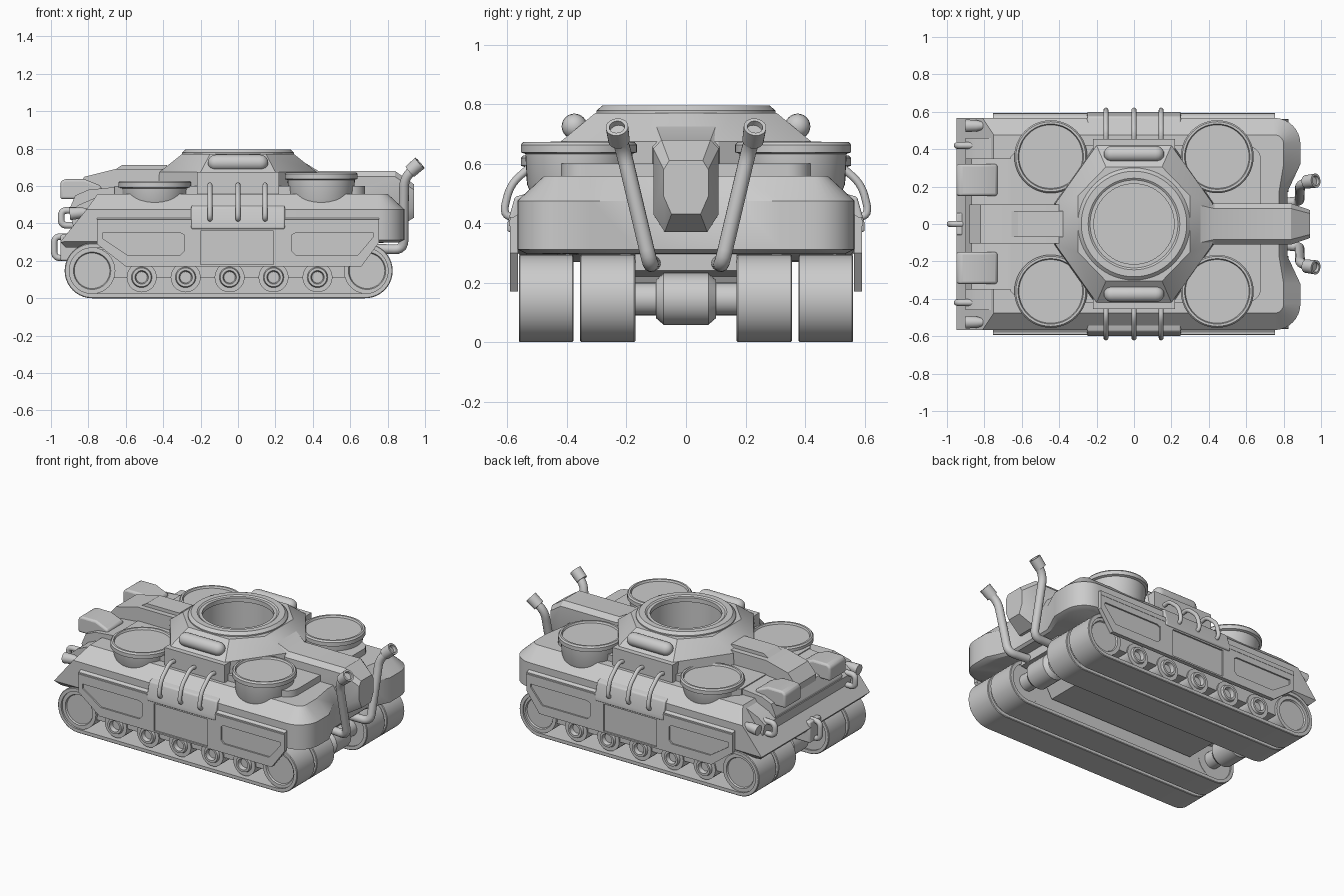
import bpy, bmesh, math
from mathutils import Vector

if "Cube" in bpy.data.objects:
    bpy.data.objects.remove(bpy.data.objects["Cube"])


def build(name, verts, faces, mirror=False, bevel=0):
    me = bpy.data.meshes.new(name)
    me.from_pydata([tuple(v) for v in verts], [], faces)
    bm = bmesh.new()
    bm.from_mesh(me)
    bmesh.ops.recalc_face_normals(bm, faces=bm.faces)
    bm.to_mesh(me)
    bm.free()
    ob = bpy.data.objects.new(name, me)
    bpy.context.collection.objects.link(ob)
    if bevel:
        b = ob.modifiers.new("bevel", 'BEVEL')
        b.width, b.segments, b.limit_method = bevel, 3, 'ANGLE'
    if mirror:
        mirror_y(ob)
    return ob


def mirror_y(ob):
    m = ob.modifiers.new("mirror", 'MIRROR')
    m.use_axis = (False, True, False)


def loft(name, rings, closed=False, **kw):
    n, k = len(rings[0]), len(rings)
    faces = [(i * n + j, i * n + (j + 1) % n, (i + 1) % k * n + (j + 1) % n, (i + 1) % k * n + j)
             for i in range(k if closed else k - 1) for j in range(n)]
    if not closed:
        faces += [tuple(range(n)), tuple(range((k - 1) * n, k * n))]
    return build(name, [v for r in rings for v in r], faces, **kw)


def prism(name, pts, axis, a, b, **kw):
    place = {'x': lambda p, h: (h, p[0], p[1]), 'y': lambda p, h: (p[0], h, p[1]),
             'z': lambda p, h: (p[0], p[1], h)}[axis]
    return loft(name, [[place(p, h) for p in pts] for h in (a, b)], **kw)


def box(name, x0, x1, y0, y1, z0, z1, **kw):
    return prism(name, [(x0, y0), (x1, y0), (x1, y1), (x0, y1)], 'z', z0, z1, **kw)


def lathe(name, prof, origin, axis, seg=40, **kw):
    q = Vector(axis).to_track_quat('Z', 'Y')
    o = Vector(origin)
    ring = lambda r, h: [o + q @ Vector((r * math.cos(t), r * math.sin(t), h))
                         for t in (2 * math.pi * i / seg for i in range(seg))]
    return loft(name, [ring(r, h) for r, h in prof], **kw)


def tube(name, pts, r, fillet=0.05, **kw):
    p = [Vector(v) for v in pts]
    path = [p[0]]
    for a, b, c in zip(p, p[1:], p[2:]):
        u, v = a - b, c - b
        s = b + u.normalized() * min(fillet, u.length * .45)
        e = b + v.normalized() * min(fillet, v.length * .45)
        path += [s * (1 - t) ** 2 + b * 2 * t * (1 - t) + e * t * t for t in (0, .2, .4, .6, .8, 1)]
    path.append(p[-1])
    rings, old, side = [], None, None
    for i, c in enumerate(path):
        t = (path[min(i + 1, len(path) - 1)] - path[max(i - 1, 0)]).normalized()
        side = t.orthogonal().normalized() if old is None else old.rotation_difference(t) @ side
        old, up = t, t.cross(side)
        rings.append([c + r * (side * math.cos(k * math.pi / 8) + up * math.sin(k * math.pi / 8))
                      for k in range(16)])
    return loft(name, rings, **kw)


def cut(ob, cutter):
    m = ob.modifiers.new("cut", 'BOOLEAN')
    m.operation, m.object, m.solver = 'DIFFERENCE', cutter, 'EXACT'
    bpy.context.view_layer.objects.active = ob
    bpy.ops.object.modifier_apply(modifier=m.name)


def arc(cx, cy, r, a, b, n=8):
    return [(cx + r * math.cos(math.radians(a + (b - a) * i / n)),
             cy + r * math.sin(math.radians(a + (b - a) * i / n))) for i in range(n + 1)]


def stadium(r):
    return arc(-.78, .147, r, 90, 270, 20) + arc(.68, .147, r, -90, 90, 20)


def sym(half):
    return half + [(x, -y) for x, y in reversed(half)]


# Tracks: two belts on each side with wheels inside, closed towards the middle
prism("inner_track_plate", stadium(.124), 'y', .182, .22, mirror=True)
for tag, y0, y1 in (("inner", .17, .356), ("outer", .378, .562)):
    loops = [[(x, y, z) for x, z in stadium(r)] for r, y in
             ((.147, y0 + .004), (.147, y1 - .004), (.143, y1), (.122, y1), (.122, y0), (.143, y0))]
    loft(tag + "_track_belt", loops, closed=True, mirror=True)
    box(tag + "_track_frame", -.78, .68, y0 + .03, y1 - .03, .107, .26, mirror=True)
    for x in (-.78, .69):
        lathe(tag + "_drive_wheel", [(.124, y0 + .01), (.124, y1 - .012), (.1, y1 - .012),
              (.095, y1 - .022)], (x, 0, .147), (0, 1, 0), mirror=True)
    for i in range(5):
        lathe(tag + "_road_wheel", [(.08, y0 + .015), (.08, y1 - .02), (.055, y1 - .02), (.05, y1 - .004),
              (.036, y1 - .004), (.03, y1 - .03)], (-.515 + .235 * i, 0, .112), (0, 1, 0), 28, mirror=True)

# Axles with central gearbox drums
for x in (-.76, .69):
    lathe("axle", [(.055, -.2), (.055, -.1), (.065, -.1), (.087, -.075), (.087, .075), (.065, .1),
                   (.055, .1), (.055, .2)], (x, 0, .145), (0, 1, 0), 24)

# Hull: lofted body with sloped nose, rounded notched rear
def hull_ring(z, front, d, drop=0):
    half = [(front, .567 - d)] + arc(.75, .427, .14 - d, 90, 0) + [(.89 - d, .32), (.82 - d * .5, .17)]
    return [(x, y, z - (drop if x < 0 else 0)) for x, y in sym(half)]


hull = loft("hull", [hull_ring(.298, -.92, .03, .028), hull_ring(.312, -.95, 0, .01), hull_ring(.475, -.81, 0),
                     hull_ring(.558, -.75, .09)])
prism("belly", [(-.78, .32), (-.78, .24), (-.64, .22), (-.58, .1), (.5, .1), (.57, .22), (.74, .24), (.74, .32)],
      'y', -.172, .172)
deck = prism("deck_plate", sym([(-.66, .36), (-.6, .42)] + arc(.6, .34, .08, 90, 0)), 'z', .54, .6)

# Turret base: octagonal frustum, opened by the round hatchway
def oct_ring(z, ax, ay, bx, by):
    return [(x, y, z) for x, y in sym([(-ax, ay), (-bx, by), (bx, by), (ax, ay)])]


base = loft("turret_base", [oct_ring(.54, .43, .11, .21, .43), oct_ring(.675, .42, .11, .2, .42),
                            oct_ring(.77, .3, .15, .15, .305)])
well = lathe("well_cutter", [(.235, .315), (.235, .9)], (0, 0, 0), (0, 0, 1), 48)
for part in (hull, deck, base):
    cut(part, well)
bpy.data.objects.remove(well)
lathe("turret_ring", [(.3, .76), (.3, .778), (.282, .795), (.245, .795), (.235, .788), (.215, .788),
                      (.215, .76)], (0, 0, 0), (0, 0, 1), 56, closed=True)

# Side lamps on the turret slope
lathe("side_lamp", [(.012, -.16)] + [(.043 * math.sin(a), -.118 - .043 * math.cos(a)) for a in (.6, .9, 1.25)]
      + [(.043, -.115), (.043, .115)] + [(.043 * math.sin(a), .118 + .043 * math.cos(a)) for a in (1.25, .9, .6)]
      + [(.012, .16)], (0, .375, .725), (1, 0, 0), 24, mirror=True)
box("lamp_sill", -.22, .22, .36, .455, .54, .675, mirror=True)

# Rear engine spine
def spine_ring(x, w, z0, z1):
    return [(x, -w * .65, z0), (x, -w, z0 + .06), (x, -w, z1 - .03), (x, -w * .75, z1),
            (x, w * .75, z1), (x, w, z1 - .03), (x, w, z0 + .06), (x, w * .65, z0)]


loft("engine_spine", [spine_ring(.3, .15, .5, .76), spine_ring(.43, .11, .42, .68),
                      spine_ring(.84, .11, .37, .68), spine_ring(.94, .075, .43, .61)])

# Front spine, nose block and raised hatch plate
prism("front_spine", [(-.87, .44), (-.88, .58), (-.82, .65), (-.66, .69), (-.3, .69), (-.3, .5)], 'y', -.105, .105)
prism("spine_plate", [(-.67, .68), (-.62, .712), (-.38, .712), (-.38, .66)], 'y', -.07, .07)
prism("nose_block", [(-.88, .38), (-.9, .48), (-.87, .55), (-.8, .58), (-.6, .6), (-.6, .38)], 'y', -.35, .35)
prism("nose_shoulder", [(-.88, .38), (-.9, .46), (-.85, .5), (-.72, .556), (-.72, .38)], 'y', -.46, .46)

# Headlamp boxes, nozzles and hooks at the front
prism("headlamp_box", [(-.95, .53), (-.95, .62), (-.93, .637), (-.82, .637), (-.73, .6), (-.73, .53)],
      'y', .15, .32, bevel=.014, mirror=True)
lathe("nose_nozzle", [(.034, -.04), (.03, .02), (.02, .055), (.012, .055), (.01, .03)],
      (-.86, .525, .455), (1, 0, .1), 20, mirror=True)
tube("nose_hook", [(-.86, .42, .47), (-.945, .42, .47), (-.945, .42, .39), (-.87, .42, .39)], .018, .03, mirror=True)
tube("tow_loop", [(-.9, 0, .33), (-.983, 0, .33), (-.983, 0, .215), (-.9, 0, .215)], .017, .035)
box("tow_plate", -.95, -.76, -.06, .06, .2, .34, bevel=.01)

# Four round pods on the deck corners
for x, z in ((-.445, .628), (.445, .673)):
    lathe("corner_pod", [(.12, .475), (.16, .495), (.174, .53), (.18, z - .04), (.195, z - .035),
          (.195, z - .01), (.187, z), (.175, z), (.17, z - .012)], (x, .36, 0), (0, 0, 1), 48, mirror=True)

# Side skirts with pressed recesses
skirt = prism("side_skirt", [(-.755, .42), (-.755, .29), (-.6, .17), (.66, .17), (.755, .3), (.755, .42)],
              'y', .565, .592)
for pts in ([(-.725, .35), (-.725, .32), (-.59, .23), (-.31, .23), (-.29, .25), (-.29, .34), (-.31, .35)],
            [(.725, .35), (.725, .33), (.64, .23), (.31, .23), (.29, .25), (.29, .34), (.31, .35)],
            [(-.2, .36), (-.2, .18), (.19, .18), (.19, .36)]):
    c = prism("recess_cutter", pts, 'y', .582, .62)
    cut(skirt, c)
    bpy.data.objects.remove(c)
mirror_y(skirt)
prism("skirt_cap", [(.54, .39), (.594, .39), (.594, .41), (.565, .43), (.54, .43)], 'x', -.755, .755, mirror=True)
prism("side_locker", [(.44, .37), (.6, .37), (.6, .4), (.575, .488), (.5, .51), (.44, .51)],
      'x', -.25, .25, bevel=.008, mirror=True)

# Bent grab rails
for x in (-.15, 0, .145):
    tube("grab_rail", [(x, .44, .6), (x, .5, .61), (x, .59, .53), (x, .616, .43), (x, .57, .415)],
         .013, .04, mirror=True)

# Exhaust pipes with hollow tips
tube("exhaust_pipe", [(.72, .11, .265), (.885, .12, .26), (.888, .21, .64), (.96, .23, .71)], .026, .05, mirror=True)
lathe("exhaust_tip", [(.036, -.05), (.038, .02), (.026, .02), (.024, -.03), (.018, -.05)],
      (.957, .23, .71), (.75, .1, .65), 24, mirror=True)

for ob in bpy.context.scene.objects:
    ob.select_set(True)
bpy.context.view_layer.objects.active = hull
bpy.ops.object.shade_smooth_by_angle(angle=math.radians(32))
